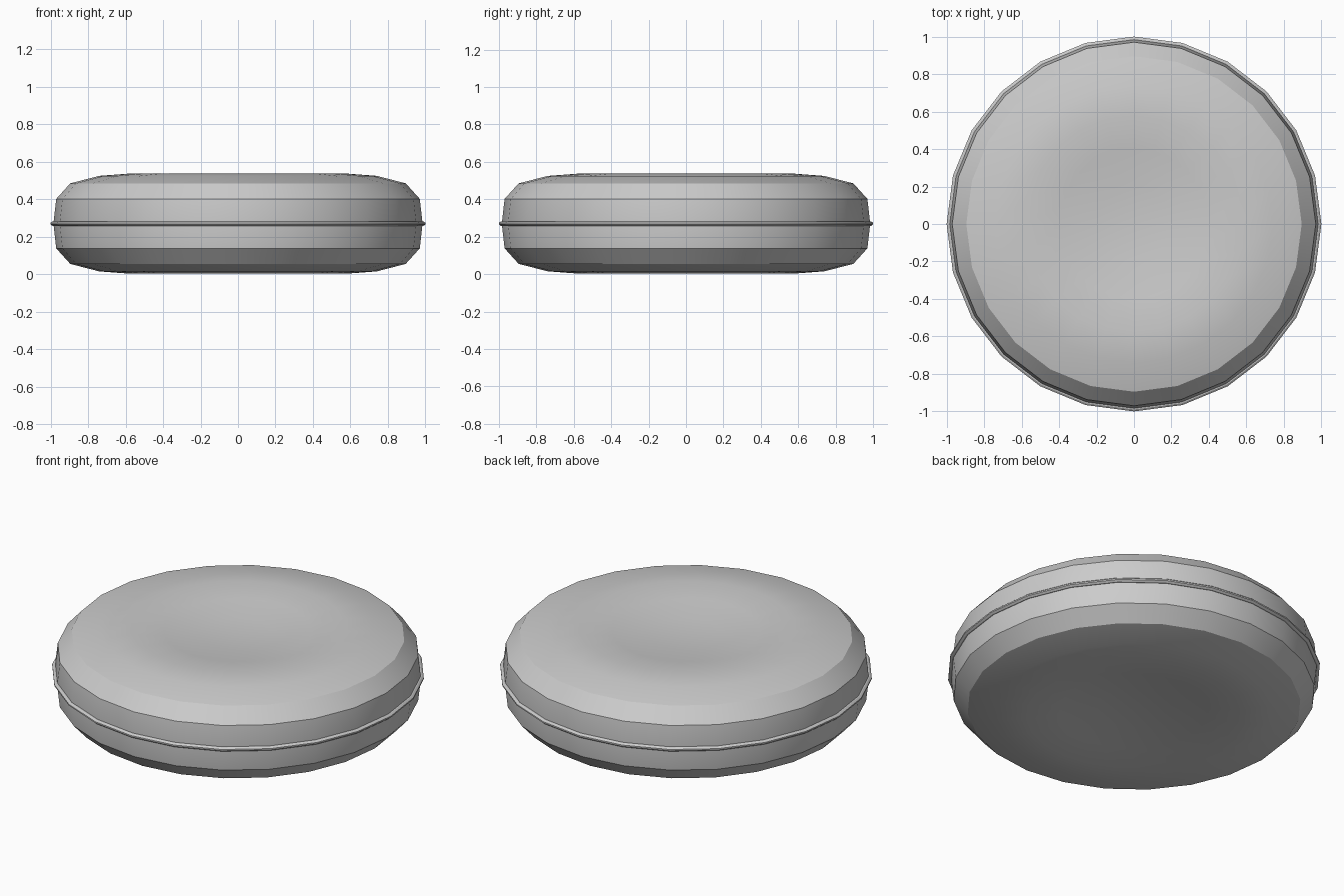
import bpy, bmesh, math

if "Cube" in bpy.data.objects:
    bpy.data.objects.remove(bpy.data.objects["Cube"])

SIDES = 24
MID = 0.27  # height of the seam

grey = bpy.data.materials.new("grey")
grey.use_nodes = True
colour = (0.6, 0.6, 0.6, 1)
grey.diffuse_color = colour
grey.node_tree.nodes["Principled BSDF"].inputs["Base Color"].default_value = colour


def lathe(name, profile, closed=False):
    """Spin (radius, height) points around z; radius 0 becomes a pole."""
    bm = bmesh.new()
    verts = [bm.verts.new((r, 0, z)) for r, z in profile]
    pairs = list(zip(verts, verts[1:]))
    if closed:
        pairs.append((verts[-1], verts[0]))
    edges = [bm.edges.new(p) for p in pairs]
    bmesh.ops.spin(bm, geom=verts + edges, cent=(0, 0, 0), axis=(0, 0, 1),
                   angle=math.tau, steps=SIDES, use_duplicate=False)
    bmesh.ops.remove_doubles(bm, verts=bm.verts, dist=0.0005)
    bmesh.ops.recalc_face_normals(bm, faces=bm.faces)
    mesh = bpy.data.meshes.new(name)
    bm.to_mesh(mesh)
    bm.free()
    mesh.materials.append(grey)
    obj = bpy.data.objects.new(name, mesh)
    bpy.context.collection.objects.link(obj)
    bpy.ops.object.select_all(action="DESELECT")
    obj.select_set(True)
    bpy.context.view_layer.objects.active = obj
    bpy.ops.object.shade_smooth_by_angle(angle=math.radians(30))
    obj.location.z = MID
    return obj


# Cushion body: dished centre, rounded shoulder, mirrored below the seam
half = [(0, 0.215), (0.2, 0.222), (0.4, 0.245), (0.58, 0.267),
        (0.74, 0.255), (0.895, 0.215), (0.97, 0.132)]
lower = [(r, -z) for r, z in reversed(half)]
lathe("cushion_body", half + [(0.985, 0)] + lower)

# Thin raised band around the seam
lathe("seam_band", [(0.97, 0.014), (0.99, 0.012), (1, 0.004),
                    (1, -0.004), (0.99, -0.012), (0.97, -0.014)], closed=True)
